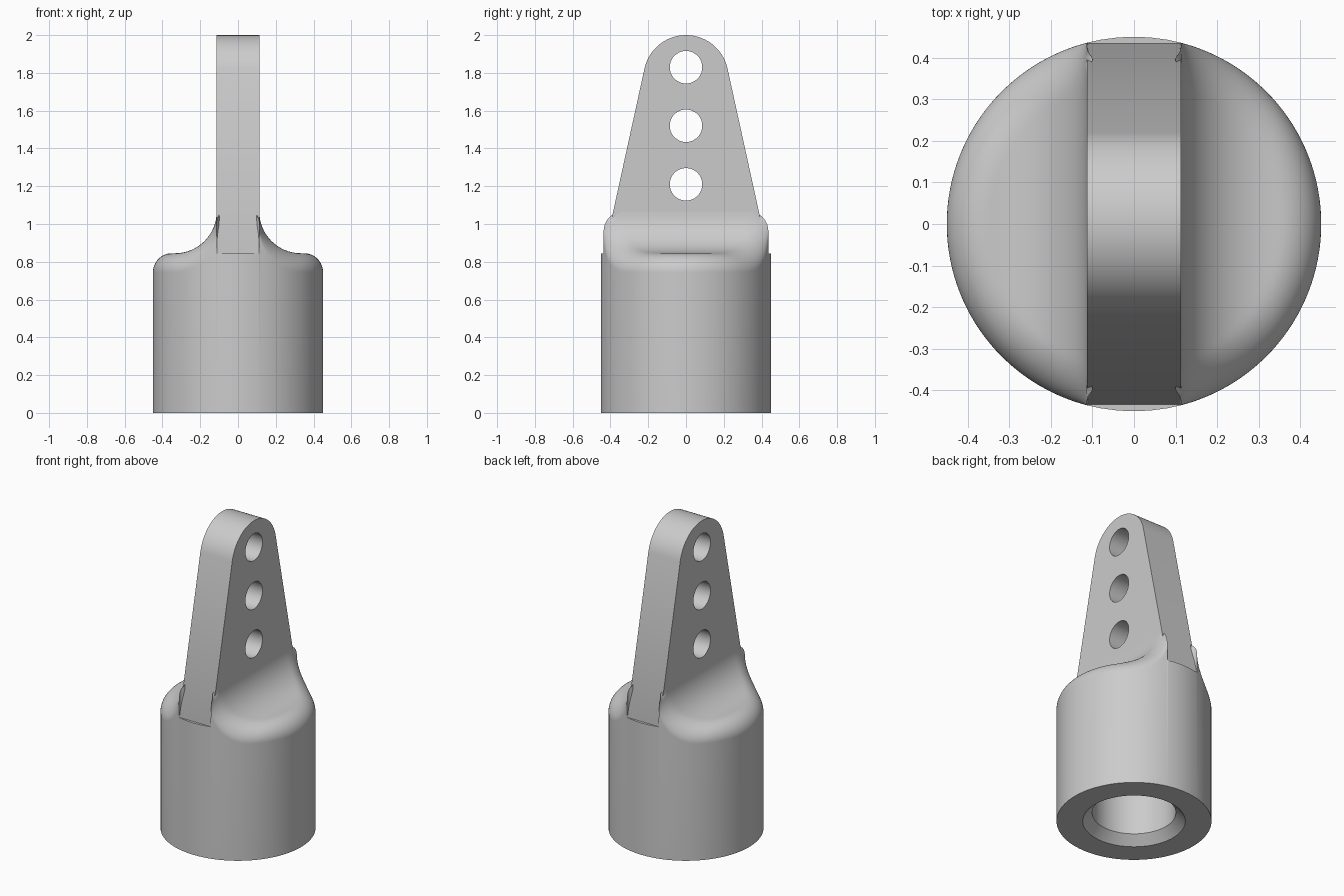
import bpy, bmesh
from math import sin, cos, pi, sqrt, acos, exp, radians
from mathutils import Matrix

cube = bpy.data.objects.get("Cube")
if cube:
    bpy.data.objects.remove(cube)

RADIUS, TOP = 0.45, 0.845          # cylindrical body
HALF, FILLET, EDGE = 0.113, 0.22, 0.1   # fin half thickness, root fillet, rim rounding

grey = bpy.data.materials.new("light_grey")
grey.use_nodes = True
grey.diffuse_color = (0.6, 0.6, 0.6, 1)
grey.node_tree.nodes["Principled BSDF"].inputs["Base Color"].default_value = (0.6, 0.6, 0.6, 1)


def make_object(name, bm):
    bmesh.ops.remove_doubles(bm, verts=bm.verts, dist=1e-5)
    bmesh.ops.recalc_face_normals(bm, faces=bm.faces)
    mesh = bpy.data.meshes.new(name)
    bm.to_mesh(mesh)
    bm.free()
    mesh.materials.append(grey)
    obj = bpy.data.objects.new(name, mesh)
    bpy.context.collection.objects.link(obj)
    return obj


def activate(obj):
    bpy.ops.object.select_all(action='DESELECT')
    obj.select_set(True)
    bpy.context.view_layer.objects.active = obj


def cut(obj, cutter):
    mod = obj.modifiers.new("cut", 'BOOLEAN')
    mod.operation, mod.solver, mod.object = 'DIFFERENCE', 'EXACT', cutter
    activate(obj)
    bpy.ops.object.modifier_apply(modifier=mod.name)
    bpy.data.objects.remove(cutter)


def smooth(obj):
    activate(obj)
    bpy.ops.object.shade_smooth_by_angle(angle=radians(35))


# Body: columns across x, each spanning the round outline in y
def surface_point(x, t):
    y = t * sqrt(max(RADIUS ** 2 - x * x, 0))
    a = abs(x)
    if a < HALF - 1e-6:
        z = TOP                                    # flat ledge under the fin
    else:
        u = max(HALF + FILLET - a, 0)
        z = TOP + FILLET - sqrt(max(FILLET ** 2 - u * u, 0))
        inset = min(max(RADIUS - sqrt(x * x + y * y), 0), EDGE)
        z -= EDGE - sqrt(max(EDGE ** 2 - (EDGE - inset) ** 2, 0))
    if 0.1 < a < HALF + 1e-6:                      # lip around the fin corners
        x -= (x / a) * 0.014 * exp(-((abs(y) - 0.395) / 0.015) ** 2)
    return x, y, z


steps = 16
end = acos((HALF + FILLET) / RADIUS)
half_xs = [0.04, 0.08, HALF - 0.002]
half_xs += [HALF + FILLET * (1 - cos(pi / 2 * i / steps)) for i in range(steps)]
half_xs += [RADIUS * cos(end * (1 - i / steps)) for i in range(steps + 1)]
xs = [-x for x in reversed(half_xs)] + [0] + half_xs
ts = [sin(pi / 2 * (i / 40 - 1)) for i in range(81)]

bm = bmesh.new()
grid = [[bm.verts.new(surface_point(x, t)) for t in ts] for x in xs]
feet = [[bm.verts.new((col[k].co.x, col[k].co.y, 0)) for col in grid] for k in (0, -1)]
for i in range(len(xs) - 1):
    p, q = grid[i], grid[i + 1]
    for j in range(len(ts) - 1):
        bm.faces.new((p[j], q[j], q[j + 1], p[j + 1]))
    for k, row in zip((0, -1), feet):
        bm.faces.new((p[k], q[k], row[i + 1], row[i]))
bm.faces.new(feet[0] + feet[1][-2:0:-1])
body = make_object("body", bm)

# Chamfered blind bore in the underside
bm = bmesh.new()
profile = [(0, -0.05), (0.348, -0.05), (0.243, 0.055), (0.243, 0.6), (0, 0.6)]
verts = [bm.verts.new((r, 0, z)) for r, z in profile]
edges = [bm.edges.new(pair) for pair in zip(verts, verts[1:])]
bmesh.ops.spin(bm, geom=verts + edges, cent=(0, 0, 0), axis=(0, 0, 1), angle=2 * pi, steps=96)
cut(body, make_object("bore_cutter", bm))
smooth(body)

# Fin: tapered plate with a round top
tilt, round_r, round_z = 0.218, 0.225, 1.775
arc = [tilt + (pi - 2 * tilt) * i / 48 for i in range(49)]
outline = [(0.42, 0.78), (0.434, TOP)]
outline += [(round_r * cos(a), round_z + round_r * sin(a)) for a in arc]
outline += [(-0.434, TOP), (-0.42, 0.78)]
bm = bmesh.new()
face = bm.faces.new([bm.verts.new((-HALF, y, z)) for y, z in outline])
moved = bmesh.ops.extrude_face_region(bm, geom=[face])["geom"]
bmesh.ops.translate(bm, vec=(2 * HALF, 0, 0),
                    verts=[g for g in moved if isinstance(g, bmesh.types.BMVert)])
fin = make_object("fin", bm)

# Three cross holes through the fin
bm = bmesh.new()
for z in (1.21, 1.52, 1.83):
    bmesh.ops.create_cone(bm, cap_ends=True, segments=64, radius1=0.086, radius2=0.086, depth=0.6,
                          matrix=Matrix.Translation((0, 0, z)) @ Matrix.Rotation(pi / 2, 4, 'Y'))
cut(fin, make_object("hole_cutter", bm))
smooth(fin)
